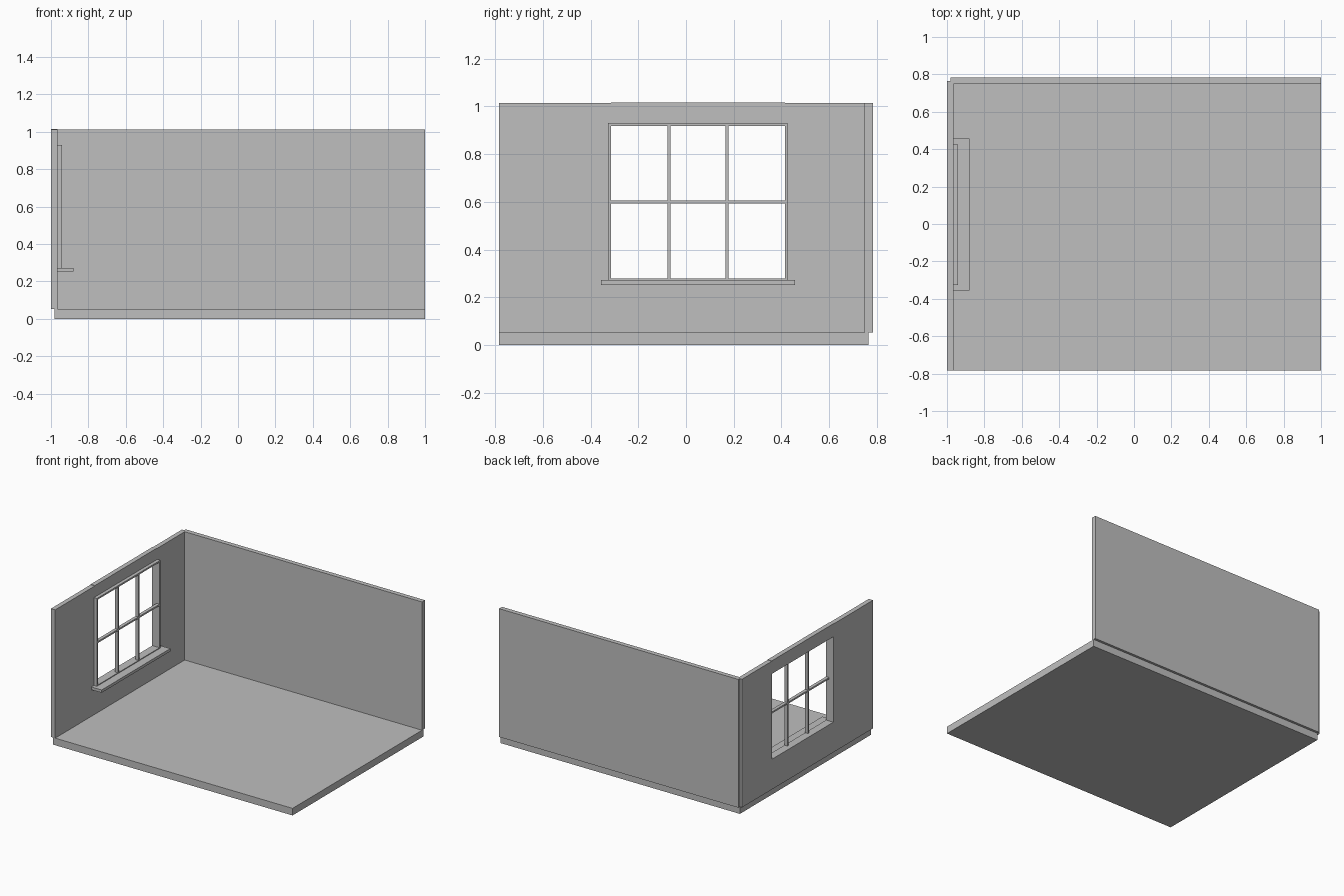
import bpy

if "Cube" in bpy.data.objects:
    bpy.data.objects.remove(bpy.data.objects["Cube"])

plaster = bpy.data.materials.new("plain_grey")
plaster.diffuse_color = (0.52, 0.52, 0.52, 1)
plaster.use_nodes = True
plaster.node_tree.nodes["Principled BSDF"].inputs["Base Color"].default_value = plaster.diffuse_color


def box(name, x, y, z):
    """Box given its (min, max) range on each axis."""
    verts = [(a, b, c) for c in z for b in y for a in x]
    faces = [(0, 2, 3, 1), (4, 5, 7, 6), (0, 1, 5, 4),
             (2, 6, 7, 3), (0, 4, 6, 2), (1, 3, 7, 5)]
    mesh = bpy.data.meshes.new(name)
    mesh.from_pydata(verts, [], faces)
    mesh.materials.append(plaster)
    obj = bpy.data.objects.new(name, mesh)
    bpy.context.collection.objects.link(obj)
    return obj


def ring(name, x, outer_y, outer_z, inner_y, inner_z):
    """Rectangular plate facing x with a rectangular opening."""
    def corners(px, y, z):
        return [(px, y[0], z[0]), (px, y[1], z[0]), (px, y[1], z[1]), (px, y[0], z[1])]
    verts = []
    for px in x:
        verts += corners(px, outer_y, outer_z) + corners(px, inner_y, inner_z)
    faces = []
    for i in range(4):
        j = (i + 1) % 4
        faces += [(i, 4 + i, 4 + j, j),              # low-x side
                  (8 + i, 8 + j, 12 + j, 12 + i),    # high-x side
                  (i, j, 8 + j, 8 + i),              # outer rim
                  (4 + i, 12 + i, 12 + j, 4 + j)]    # opening reveal
    mesh = bpy.data.meshes.new(name)
    mesh.from_pydata(verts, [], faces)
    mesh.materials.append(plaster)
    obj = bpy.data.objects.new(name, mesh)
    bpy.context.collection.objects.link(obj)
    return obj


FRONT, BACK = -0.783, 0.783
FLOOR_TOP, WALL_TOP = 0.053, 1.013
INNER = -0.965                       # room-side face of the window wall
OPEN_Y, OPEN_Z = (-0.314, 0.414), (0.279, 0.918)
FRAME_X = (INNER, -0.94)
BAR = 0.012

# Floor and walls
box("floor", (-0.982, 1), (FRONT, 0.765), (0, FLOOR_TOP))
box("back_wall", (-0.982, 1), (0.748, BACK), (FLOOR_TOP, WALL_TOP))
ring("window_wall", (-1, INNER), (FRONT, 0.765), (FLOOR_TOP, WALL_TOP), OPEN_Y, OPEN_Z)
box("wall_header_cap", (-1, INNER), OPEN_Y, (WALL_TOP, WALL_TOP + 0.003))

# Window frame around the opening
ring("window_frame", FRAME_X, (OPEN_Y[0] - BAR, OPEN_Y[1] + BAR),
     (OPEN_Z[0] - BAR, OPEN_Z[1] + BAR), OPEN_Y, OPEN_Z)

# Glazing bars: two upright, one across
width = OPEN_Y[1] - OPEN_Y[0]
for i in (1, 2):
    y = OPEN_Y[0] + width * i / 3
    box(f"upright_bar_{i}", FRAME_X, (y - BAR / 2, y + BAR / 2), OPEN_Z)
mid = sum(OPEN_Z) / 2
box("cross_bar", FRAME_X, OPEN_Y, (mid - BAR / 2, mid + BAR / 2))

# Sill
box("window_sill", (INNER, -0.88), (-0.356, 0.456), (0.252, 0.273))
